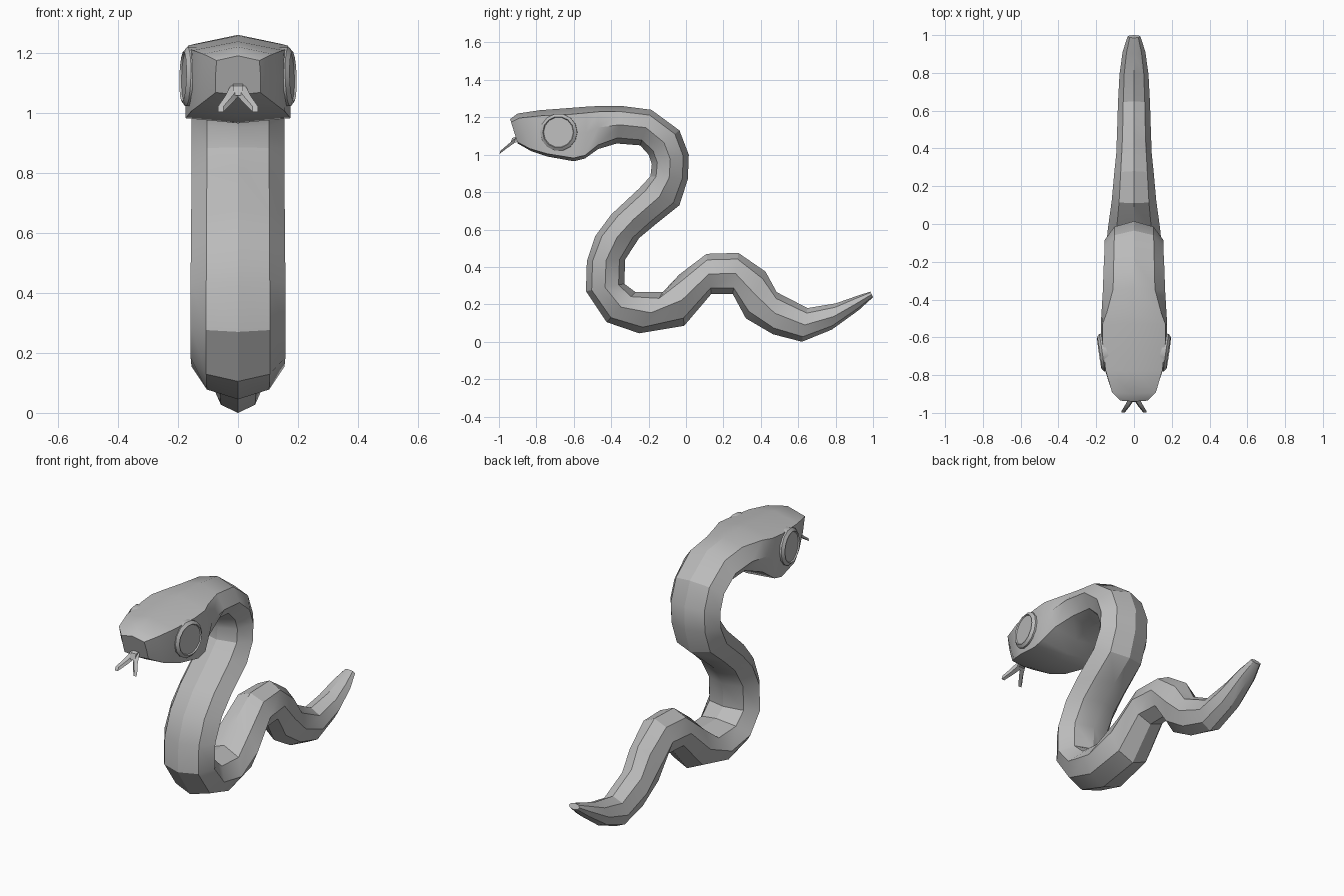
import bpy, bmesh, math
from mathutils import Vector, Matrix

default_cube = bpy.data.objects.get("Cube")
if default_cube:
    bpy.data.objects.remove(default_cube, do_unlink=True)

grey = bpy.data.materials.new("plain grey")
grey.use_nodes = True
grey_colour = (0.5, 0.5, 0.5, 1)
grey.diffuse_color = grey_colour
grey.node_tree.nodes["Principled BSDF"].inputs["Base Color"].default_value = grey_colour


def add_object(name, bm, smooth_angle=30):
    """Turn a bmesh into a named object with the grey material."""
    bmesh.ops.recalc_face_normals(bm, faces=bm.faces)
    mesh = bpy.data.meshes.new(name)
    bm.to_mesh(mesh)
    bm.free()
    mesh.materials.append(grey)
    obj = bpy.data.objects.new(name, mesh)
    bpy.context.collection.objects.link(obj)
    bpy.ops.object.select_all(action="DESELECT")
    obj.select_set(True)
    bpy.context.view_layer.objects.active = obj
    bpy.ops.object.shade_smooth_by_angle(angle=math.radians(smooth_angle))
    return obj


def loft(bm, rings):
    """Skin a list of equal rings of points and close both ends."""
    loops = [[bm.verts.new(p) for p in ring] for ring in rings]
    count = len(loops[0])
    for a, b in zip(loops, loops[1:]):
        for i in range(count):
            j = (i + 1) % count
            bm.faces.new((a[i], a[j], b[j], b[i]))
    bm.faces.new(loops[0])
    bm.faces.new(loops[-1])


def section(back, belly, half_width, boxy):
    """Eight-sided ring between a back point and a belly point (y, z)."""
    top, low = Vector((0, *back)), Vector((0, *belly))
    corner = 0.67 + 0.28 * boxy
    upper, lower = 0.15 - 0.03 * boxy, 0.85 + 0.09 * boxy
    outline = [(0, 0), (corner, upper), (1, 0.5), (corner + 0.04 * boxy, lower), (0, 1)]
    outline += [(-x, t) for x, t in outline[3:0:-1]]
    return [top.lerp(low, t) + Vector((x * half_width, 0, 0)) for x, t in outline]


# Body from tail tip to neck: back point, belly point, half width
body_path = [
    ((0.985, 0.268), (1.0, 0.238), 0.034),
    ((0.90, 0.24), (0.925, 0.17), 0.06),
    ((0.80, 0.205), (0.78, 0.065), 0.077),
    ((0.65, 0.18), (0.62, 0.0), 0.085),
    ((0.485, 0.265), (0.465, 0.04), 0.09),
    ((0.425, 0.375), (0.32, 0.125), 0.094),
    ((0.28, 0.475), (0.25, 0.255), 0.105),
    ((0.11, 0.47), (0.135, 0.255), 0.118),
    ((-0.035, 0.36), (-0.01, 0.085), 0.138),
    ((-0.125, 0.265), (-0.25, 0.045), 0.155),
    ((-0.27, 0.265), (-0.425, 0.105), 0.158),
    ((-0.33, 0.31), (-0.535, 0.27), 0.158),
    ((-0.325, 0.44), (-0.53, 0.43), 0.158),
    ((-0.25, 0.555), (-0.485, 0.565), 0.157),
    ((-0.16, 0.63), (-0.40, 0.68), 0.156),
    ((-0.035, 0.73), (-0.25, 0.82), 0.155),
    ((0.01, 0.87), (-0.19, 0.885), 0.155),
    ((0.015, 1.0), (-0.183, 0.95), 0.155),
    ((-0.035, 1.13), (-0.20, 1.0), 0.155),
    ((-0.185, 1.24), (-0.245, 1.05), 0.16),
    ((-0.34, 1.26), (-0.37, 1.06), 0.165),
]
# Head from nape to snout: the last value squares the section off
head_path = [
    ((-0.47, 1.26), (-0.47, 1.03), 0.172, 0.6),
    ((-0.53, 1.257), (-0.54, 0.98), 0.176, 1),
    ((-0.62, 1.25), (-0.60, 0.965), 0.176, 1),
    ((-0.78, 1.238), (-0.74, 0.99), 0.158, 1),
    ((-0.90, 1.22), (-0.83, 1.02), 0.122, 1),
    ((-0.94, 1.19), (-0.90, 1.06), 0.075, 1),
]
bm = bmesh.new()
loft(bm, [section(*s, 0) for s in body_path] + [section(*s) for s in head_path])
add_object("snake_body", bm)

# Eyes: bevelled disc with a shallow inset pupil, turned a little forward
for side, label in ((1, "left"), (-1, "right")):
    bm = bmesh.new()
    profile = [(0.1, -0.04), (0.1, 0.008), (0.084, 0.021), (0.08, 0.014)]
    sides = 14
    loft(bm, [[(r * math.cos(math.tau * i / sides), r * math.sin(math.tau * i / sides), h)
               for i in range(sides)] for r, h in profile])
    facing = Vector((side, -0.14, 0.03)).to_track_quat("Z", "Y").to_matrix().to_4x4()
    bm.transform(Matrix.Translation((side * 0.163, -0.68, 1.12)) @ facing)
    add_object(label + "_eye", bm)


# Forked tongue: square-section stem and two prongs
def bar(bm, points, radii):
    rings = []
    for p, r in zip(points, radii):
        rings.append([Vector(p) + Vector((x * r, 0.4 * z * r, z * r))
                      for x, z in ((1, 1), (-1, 1), (-1, -1), (1, -1))])
    loft(bm, rings)


bm = bmesh.new()
bar(bm, [(0, -0.85, 1.1), (0, -0.935, 1.073)], [0.02, 0.016])
for side in (1, -1):
    bar(bm, [(side * 0.01, -0.915, 1.075), (side * 0.03, -0.955, 1.045),
             (side * 0.058, -0.995, 1.012)], [0.015, 0.012, 0.009])
add_object("forked_tongue", bm)
